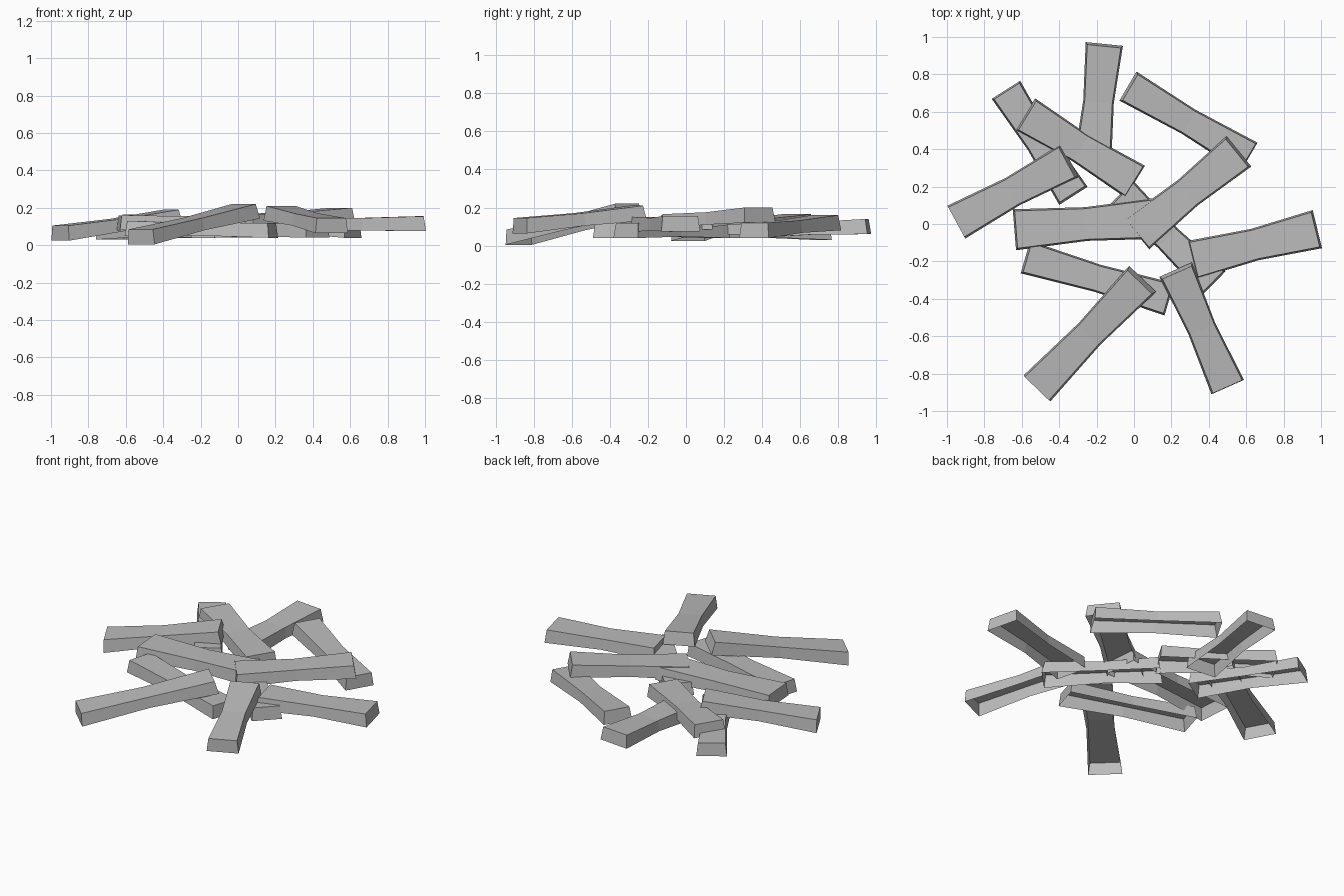
import bpy
import bmesh
from mathutils import Vector

cube = bpy.data.objects.get("Cube")
if cube:
    bpy.data.objects.remove(cube, do_unlink=True)

# One weathered grey for every plank
grey = bpy.data.materials.new("weathered_grey")
grey.use_nodes = True
colour = (0.5, 0.5, 0.5, 1)
grey.diffuse_color = colour
shader = next(n for n in grey.node_tree.nodes if n.type == "BSDF_PRINCIPLED")
shader.inputs["Base Color"].default_value = colour
shader.inputs["Roughness"].default_value = 0.9

THICK = 0.08   # height of the plank walls
FLARE = 0.01   # how far the lower rim spreads past the top
WAIST = 0.82   # narrowing at mid length


def plank(name, start, end, width):
    """Waisted plank with an open underside; start and end lie on its top."""
    a, b = Vector(start), Vector(end)
    along = (b - a).normalized()
    side = along.cross(Vector((0, 0, 1))).normalized()
    up = side.cross(along)
    bm = bmesh.new()
    rings = []
    for t, slim, spread in ((0, 1, -FLARE), (0.5, WAIST, 0), (1, 1, FLARE)):
        centre = a.lerp(b, t) - up * THICK * (1 - slim) * 0.5
        drop = up * THICK * slim
        half = side * (width / 2 - FLARE) * slim
        rim = side * width / 2 * slim
        low = centre - drop + along * spread
        ring = (low - rim, centre - half, centre + half, low + rim)
        rings.append([bm.verts.new(p) for p in ring])
    # Two walls and the top, then the end caps
    for r, s in zip(rings, rings[1:]):
        for i in range(3):
            bm.faces.new((r[i], r[i + 1], s[i + 1], s[i]))
    bm.faces.new(rings[0][::-1])
    bm.faces.new(rings[-1])
    # Turn every face outward from the middle of the plank
    middle = (a + b) / 2 - up * THICK / 2
    for f in bm.faces:
        f.normal_update()
        if f.normal.dot(f.calc_center_median() - middle) < 0:
            f.normal_flip()
    mesh = bpy.data.meshes.new(name)
    bm.to_mesh(mesh)
    bm.free()
    mesh.materials.append(grey)
    obj = bpy.data.objects.new(name, mesh)
    bpy.context.collection.objects.link(obj)


# Bottom layer
plank("plank_centre_low", (-.06, .16, .12), (.42, -.31, .12), .18)
plank("plank_back_right_low", (-.68, .71, .11), (-.33, .16, .12), .18)
plank("plank_front_right_low", (-.57, -.18, .13), (.18, -.4, .12), .18)
plank("plank_back", (-.16, .95, .14), (-.22, .35, .12), .2)
plank("plank_back_left", (-.02, .73, .16), (.61, .36, .12), .18)

# Upper layer
plank("plank_left", (.32, -.19, .15), (.97, -.03, .155), .21)
plank("plank_centre_right", (-.63, -.03, .16), (.12, .03, .165), .22)
plank("plank_back_right", (-.57, .58, .165), (0, .23, .14), .2)
plank("plank_inner_left", (.55, .38, .2), (.02, -.05, .165), .21)
plank("plank_right", (-.95, .01, .105), (-.36, .33, .19), .2)
plank("plank_front_left", (.23, -.26, .21), (.5, -.87, .145), .19)
plank("plank_front", (-.52, -.88, .085), (.03, -.31, .22), .2)
